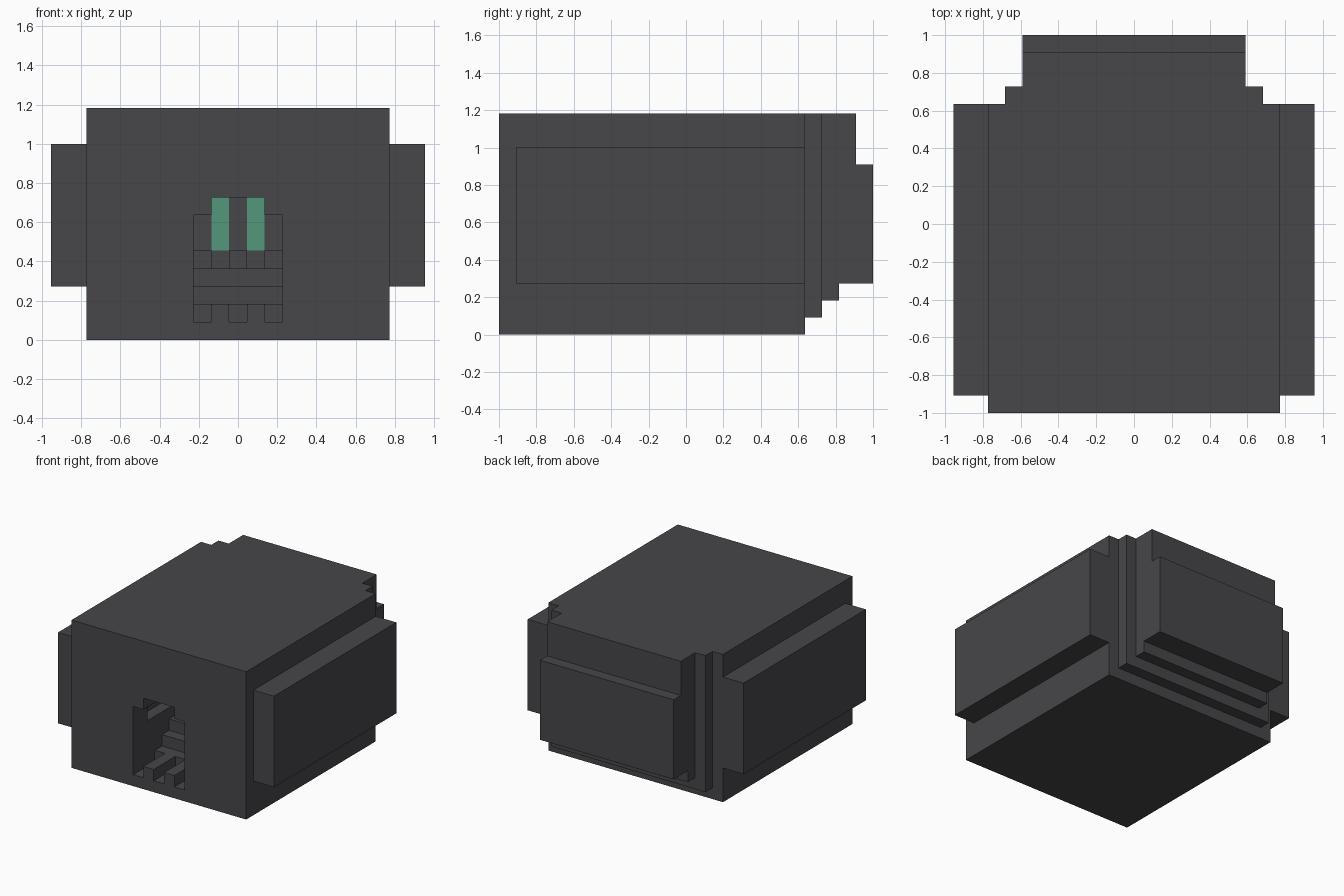
import bpy
import bmesh

cube = bpy.data.objects.get("Cube")
if cube:
    bpy.data.objects.remove(cube, do_unlink=True)

U = 1 / 11        # one block of the model
FRONT = -11       # front face, in blocks


def material(name, color):
    mat = bpy.data.materials.new(name)
    mat.use_nodes = True
    mat.diffuse_color = color
    mat.node_tree.nodes["Principled BSDF"].inputs["Base Color"].default_value = color
    return mat


stone = material("dark grey", (0.063, 0.061, 0.067, 1))
glow = material("green", (0.085, 0.31, 0.2, 1))


def prism(name, x0, x1, profile, mat=stone):
    """Extrude a (y, z) profile in blocks from x0 to x1."""
    bm = bmesh.new()
    face = bm.faces.new([bm.verts.new((x0 * U, y * U, z * U)) for y, z in profile])
    out = bmesh.ops.extrude_face_region(bm, geom=[face])
    verts = [v for v in out["geom"] if isinstance(v, bmesh.types.BMVert)]
    bmesh.ops.translate(bm, verts=verts, vec=((x1 - x0) * U, 0, 0))
    bmesh.ops.recalc_face_normals(bm, faces=bm.faces)
    mesh = bpy.data.meshes.new(name)
    bm.to_mesh(mesh)
    bm.free()
    mesh.materials.append(mat)
    obj = bpy.data.objects.new(name, mesh)
    bpy.context.collection.objects.link(obj)
    return obj


def box(name, x0, x1, y0, y1, z0, z1, mat=stone):
    return prism(name, x0, x1, [(y0, z0), (y1, z0), (y1, z1), (y0, z1)], mat)


def carve(target, cutter):
    """Cut the cutter out of the target, then remove the cutter."""
    cutter.hide_render = True
    mod = target.modifiers.new("carve", "BOOLEAN")
    mod.operation = "DIFFERENCE"
    mod.solver = "EXACT"
    mod.object = cutter
    bpy.context.view_layer.objects.active = target
    bpy.ops.object.modifier_apply(modifier=mod.name)
    bpy.data.objects.remove(cutter, do_unlink=True)


def carve_box(x0, x1, d0, d1, z0, z1):
    carve(body, box("cutter", x0, x1, FRONT + d0, FRONT + d1, z0, z1))


# Main block
body = box("main_body", -8.5, 8.5, FRONT, 7, 0, 13)

# Mouth with a stepped floor, given as depth and height
steps = [(-1, 2), (4, 2), (4, 3), (5, 3), (5, 4), (6, 4), (6, 5), (7, 5), (7, 7), (-1, 7)]
carve(body, prism("cutter", -2.5, 2.5, [(FRONT + d, z) for d, z in steps]))

# Wider inner chamber and the raised lintel
carve_box(-3.5, 3.5, 2, 7, 5, 8)
carve_box(-1.5, 1.5, -1, 3, 6, 8)

# Slots in the sill, and in the top step
for x in (-2, 0, 2):
    carve_box(x - 0.5, x + 0.5, -1, 3, 1, 2.5)
for x in (-1, 1):
    carve_box(x - 0.5, x + 0.5, 5.5, 7, 4, 5.5)

# Glowing panes on the chamber's back wall
for side, x in (("right", -1), ("left", 1)):
    box(side + "_glowing_pane", x - 0.5, x + 0.5, FRONT + 6.92, FRONT + 7, 5, 8, glow)

# Side panels
for side, x in (("right", -9.5), ("left", 9.5)):
    box(side + "_panel", x - 1, x + 1, -10, 7, 3, 11)

# Stepped rear
box("rear_step", -7.5, 7.5, 7, 8, 1, 13)
rear = [(8, 2), (9, 2), (9, 3), (11, 3), (11, 10), (10, 10), (10, 13), (8, 13)]
prism("rear_panel", -6.5, 6.5, rear)
